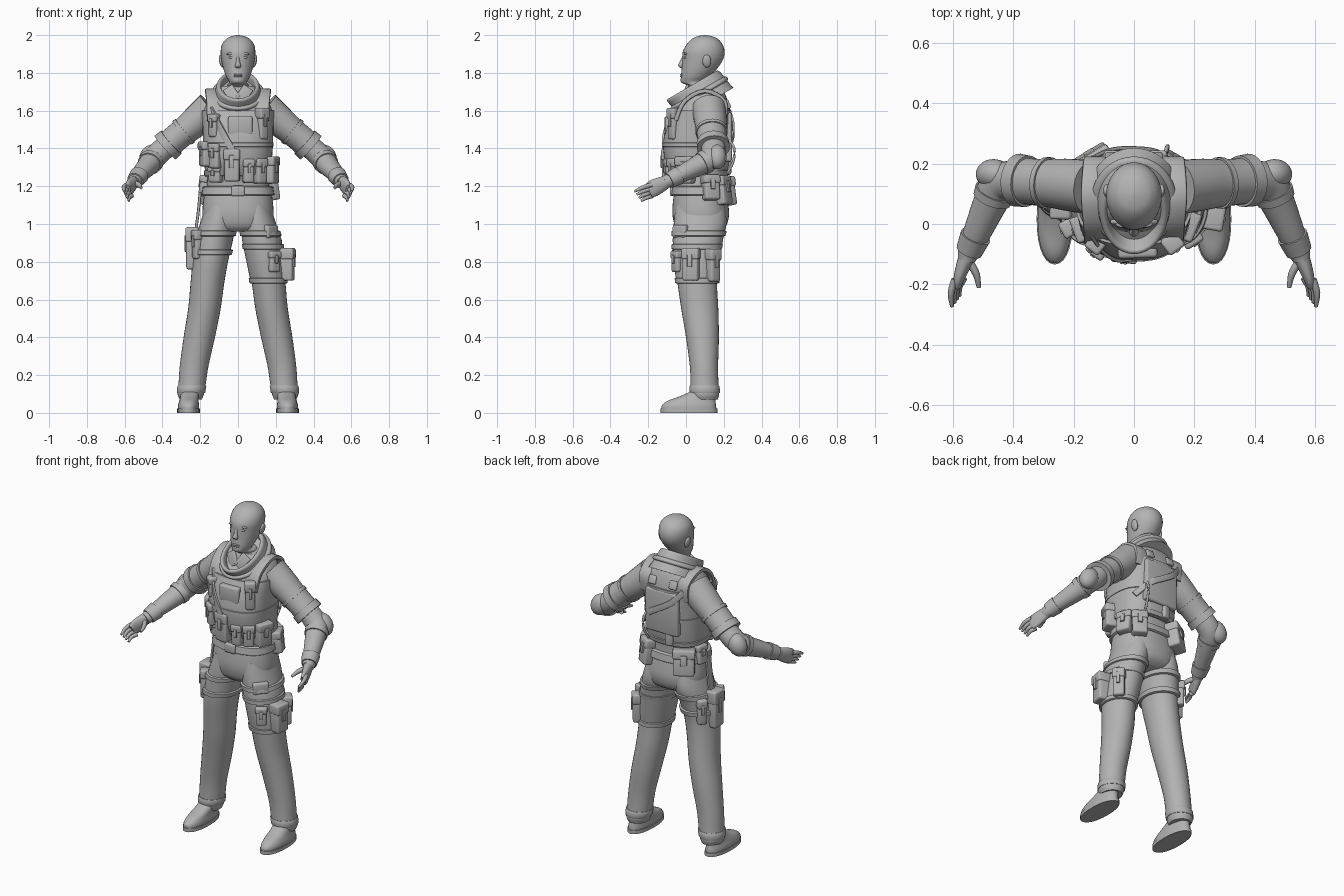
import bpy, bmesh, math
from mathutils import Vector, Matrix

if "Cube" in bpy.data.objects:
    bpy.data.objects.remove(bpy.data.objects["Cube"])

GREY = (0.45, 0.45, 0.45, 1)
mat = bpy.data.materials.new("plain grey")
mat.use_nodes = True
mat.diffuse_color = GREY
for node in mat.node_tree.nodes:
    if node.type == 'BSDF_PRINCIPLED':
        node.inputs["Base Color"].default_value = GREY

X, Y, Z = Vector((1, 0, 0)), Vector((0, 1, 0)), Vector((0, 0, 1))


def finish(name, bm, matrix=Matrix()):
    bmesh.ops.transform(bm, matrix=matrix, verts=bm.verts)
    bmesh.ops.recalc_face_normals(bm, faces=bm.faces)
    mesh = bpy.data.meshes.new(name)
    bm.to_mesh(mesh)
    bm.free()
    mesh.shade_smooth()
    mesh.set_sharp_from_angle(angle=math.radians(45))
    mesh.materials.append(mat)
    obj = bpy.data.objects.new(name, mesh)
    bpy.context.collection.objects.link(obj)
    return obj


def refine(secs, k):
    """Catmull-Rom interpolation between the given sections."""
    out = []
    for i in range(len(secs) - 1):
        p = [Vector(secs[max(0, min(len(secs) - 1, i + j))]) for j in (-1, 0, 1, 2)]
        for s in range(k):
            t = s / k
            out.append(p[1] + ((p[2] - p[0]) * t + (2*p[0] - 5*p[1] + 4*p[2] - p[3]) * t**2
                               + (3*p[1] - p[0] - 3*p[2] + p[3]) * t**3) / 2)
    return out + [Vector(secs[-1])]


def corner(ang, power):
    c, s = math.cos(ang), math.sin(ang)
    e = 2 / power
    return math.copysign(abs(c)**e, c), math.copysign(abs(s)**e, s)


def loft(name, secs, side=None, power=2, k=4, n=28, matrix=Matrix()):
    """Skin (x, y, z, half width, half depth) sections; with side, follow the path."""
    secs = refine(secs, k)
    bm = bmesh.new()
    rings = []
    for i, q in enumerate(secs):
        u, v = X, Y
        if side:
            t = (secs[min(i + 1, len(secs) - 1)] - secs[max(i - 1, 0)]).to_3d().normalized()
            u = (side - t * side.dot(t)).normalized()
            v = t.cross(u)
        ring = []
        for j in range(n):
            c, s = corner(math.tau * j / n, power)
            ring.append(bm.verts.new(Vector(q[:3]) + u * (c * q[3]) + v * (s * q[4])))
        rings.append(ring)
    for r, s in zip(rings, rings[1:]):
        for j in range(n):
            bm.faces.new((r[j], r[j - 1], s[j - 1], s[j]))
    bm.faces.new(rings[0])
    bm.faces.new(rings[-1])
    return finish(name, bm, matrix)


def tube(name, pts, radius, side=Z, flat=1, power=2, k=4, n=12):
    return loft(name, [(*p, radius, radius * flat) for p in pts], side, power, k, n)


def ball(name, loc, size, tilt=0):
    bm = bmesh.new()
    bmesh.ops.create_uvsphere(bm, u_segments=20, v_segments=12, radius=1)
    return finish(name, bm, Matrix.LocRotScale(Vector(loc), Matrix.Rotation(tilt, 3, 'Y'), Vector(size)))


def box(name, size, matrix, bevel=0.008):
    bm = bmesh.new()
    bmesh.ops.create_cube(bm, size=1)
    bmesh.ops.scale(bm, vec=size, verts=bm.verts)
    bmesh.ops.bevel(bm, geom=bm.edges[:], offset=min(bevel, min(size) * .4), segments=3,
                    profile=.5, affect='EDGES')
    return finish(name, bm, matrix)


def sample(secs, z):
    rows = sorted(secs, key=lambda s: s[2])
    for p, q in zip(rows, rows[1:]):
        if p[2] <= z <= q[2]:
            return Vector(p).lerp(Vector(q), (z - p[2]) / (q[2] - p[2]))
    return Vector(rows[-1])


def band(name, secs, z, height, grow, power=2):
    rows = []
    for f in (-.5, -.4, .4, .5):
        q = sample(secs, z + f * height)
        g = grow if abs(f) < .5 else grow * .5
        rows.append((q[0], q[1], q[2], q[3] + g, q[4] + g))
    return loft(name, rows, power=power, k=1, n=40)


def surface(secs, degrees, z, power):
    """Point and outward heading on a lofted part."""
    q = sample(secs, z)
    ang = math.radians(degrees)
    c, s = corner(ang, power)
    heading = math.atan2(math.sin(ang) / q[4], math.cos(ang) / q[3])
    return Vector((q[0] + c * q[3], q[1] + s * q[4], z)), heading


def pouch(name, secs, degrees, z, w, h, d, power=2.5, flap=True, tilt=0):
    loc, heading = surface(secs, degrees, z, power)
    m = Matrix.Translation(loc) @ Matrix.Rotation(heading + math.pi / 2, 4, 'Z') @ Matrix.Rotation(tilt, 4, 'X')
    box(name, (w, d + .03, h), m @ Matrix.Translation((0, .015 - d / 2, 0)), .012)
    if flap:
        box(name + "_flap", (w + .008, d + .03, h * .35),
            m @ Matrix.Translation((0, .01 - d / 2, h * .34)), .01)
        box(name + "_tab", (w * .3, .012, h * .4), m @ Matrix.Translation((0, -d - .003, h * .12)), .003)


# Head and face
loft("head", [(0, .1, 1.62, .07, .075), (0, .095, 1.7, .062, .068), (0, .075, 1.735, .058, .072),
              (0, .04, 1.75, .047, .066), (0, .05, 1.78, .063, .077), (0, .07, 1.82, .077, .093),
              (0, .088, 1.87, .088, .108), (0, .094, 1.915, .092, .11), (0, .099, 1.955, .083, .092),
              (0, .1, 1.983, .058, .064), (0, .1, 1.995, .03, .034), (0, .1, 2, .006, .006)], n=32)
loft("nose", [(0, -.008, 1.89, .008, .01), (0, -.02, 1.86, .01, .013), (0, -.026, 1.838, .016, .016),
              (0, -.018, 1.825, .012, .01)], n=16)
for z in (1.79, 1.782):
    ball("lip", (0, -.021, z), (.024, .01, .006))
for s in (1, -1):
    ball("eye", (s * .034, -.004, 1.882), (.016, .009, .007))
    ball("brow", (s * .036, -.002, 1.902), (.025, .01, .007), s * .1)
    ball("ear", (s * .088, .11, 1.862), (.012, .023, .034), s * .2)

# Torso, vest and hips
torso = [(0, .075, 1.14, .172, .13), (0, .07, 1.25, .162, .135), (0, .06, 1.32, .168, .16),
         (0, .057, 1.42, .175, .17), (0, .068, 1.52, .178, .165), (0, .085, 1.6, .185, .148),
         (0, .1, 1.67, .155, .115), (0, .1, 1.73, .09, .085)]
loft("jacket", torso, power=2.5, n=40)
loft("vest", [(*q[:3], q[3] + .01, q[4] + .008) for q in torso[1:6]], power=2.5, n=40)
hips = [(0, .07, .96, .13, .1), (0, .077, .99, .175, .135), (0, .078, 1.05, .188, .15),
        (0, .076, 1.12, .184, .145), (0, .075, 1.2, .172, .132)]
loft("trouser_hips", hips, power=2.3, n=40)
band("vest_hem", torso, 1.27, .03, .016, 2.5)
band("vest_middle_strap", torso, 1.42, .025, .013, 2.5)
band("belt", hips, 1.175, .05, .014, 2.4)
box("belt_buckle", (.07, .02, .055), Matrix.Translation((0, -.075, 1.175)))

# Tilted collar with shirt points inside
tilt = Matrix.Translation((0, .055, 1.7)) @ Matrix.Rotation(math.radians(30), 4, 'X')
loft("collar", [(0, .025, -.08, .145, .155), (0, .012, -.03, .13, .158), (0, .005, .01, .118, .16),
                (0, 0, .035, .112, .158), (0, 0, .043, .1, .146), (0, 0, .03, .09, .135),
                (0, .01, -.03, .085, .12)], n=40, matrix=tilt)
loft("collar_rib", [(0, .01, -.035, .125, .155), (0, .01, -.025, .142, .17), (0, .005, -.008, .136, .17),
                    (0, 0, 0, .112, .15)], n=40, matrix=tilt)
for s in (1, -1):
    box("shirt_point", (.06, .015, .085), Matrix.Translation((s * .033, -.005, 1.69))
        @ Matrix.Rotation(s * .6, 4, 'Y') @ Matrix.Rotation(-.35, 4, 'X'))

# Arms and hands
arm = [(.14, .12, 1.615, .09, .09), (.22, .13, 1.545, .083, .086), (.28, .135, 1.495, .075, .08),
       (.34, .14, 1.445, .073, .077), (.385, .145, 1.405, .076, .08)]
forearm = [(.37, .145, 1.42, .06, .062), (.44, .137, 1.355, .061, .065), (.475, .07, 1.312, .055, .057),
           (.515, -.02, 1.267, .045, .047), (.545, -.09, 1.23, .036, .037), (.553, -.115, 1.22, .035, .03)]
palm = [(.55, -.1, 1.225, .034, .028), (.565, -.14, 1.205, .042, .024), (.577, -.175, 1.188, .045, .019),
        (.582, -.198, 1.175, .038, .014)]


def flip(secs, s, grow=0):
    return [(s * q[0], q[1], q[2], q[3] + grow, q[4] + grow) for q in secs]


for s, side in ((1, "left_"), (-1, "right_")):
    loft(side + "sleeve", flip(arm, s), Z)
    loft(side + "sleeve_cuff", flip(refine(arm, 4)[-4:], s, .008), Z, k=1)
    loft(side + "arm_strap", flip(refine(arm, 4)[8:10], s, .006), Z, k=1)
    loft(side + "forearm", flip(forearm, s), Z)
    loft(side + "elbow_strap", flip(refine(forearm, 6)[9:12], s, .006), Z, k=1)
    loft(side + "glove_cuff", flip(refine(forearm, 4)[13:17], s, .007), Z, k=1)
    ball(side + "elbow_pad", (s * .465, .165, 1.355), (.055, .05, .068), s * -.5)
    loft(side + "palm", flip(palm, s), Z, n=20)
    for i in range(4):
        f = i / 3
        base = Vector((s * (.592 - .03 * f), -.183 + .006 * f, 1.207 - .058 * f))
        tip = Vector((s * (.602 - .025 * f), -.273 + .035 * f, 1.172 - .05 * f))
        mid = base.lerp(tip, .5) + Vector((s * .008, 0, .004))
        loft(side + "finger", [(*base, .012, .012), (*mid, .011, .011), (*tip, .006, .006)], Z, n=12)
    loft(side + "thumb", [(s * .545, -.125, 1.215, .015, .014), (s * .522, -.165, 1.205, .014, .012),
                          (s * .513, -.21, 1.19, .007, .007)], Z, n=12)

    # Shoulder straps of the vest
    front, back = surface(torso, -90 + s * 40, 1.55, 2.5)[0], surface(torso, 90 - s * 40, 1.55, 2.5)[0]
    tube(side + "shoulder_strap", [front, (s * .13, -.008, 1.65), (s * .138, .1, 1.705),
                                   (s * .13, .205, 1.65), back], .038, X, .32, 5)
    box(side + "strap_buckle", (.05, .02, .05), Matrix.Translation((s * .07, .222, 1.635)) @ Matrix.Rotation(.4, 4, 'X'))

# Legs and boots
leg = [(.25, .1, .07, .058, .068), (.25, .1, .1, .07, .076), (.243, .098, .15, .072, .074),
       (.232, .095, .25, .076, .075), (.205, .087, .4, .083, .087), (.178, .073, .55, .086, .098),
       (.163, .06, .68, .089, .104), (.147, .052, .8, .094, .113), (.13, .06, .9, .1, .125),
       (.107, .075, 1, .095, .14), (.09, .075, 1.1, .08, .13)]
legs = {}
for s, side in ((1, "left_"), (-1, "right_")):
    legs[side] = flip(leg, s)
    loft(side + "trouser_leg", legs[side], n=32)
    band(side + "trouser_hem", legs[side], .125, .04, .005)
    loft(side + "boot", [(s * .262, .016, .015, .056, .145), (s * .262, .016, .04, .056, .143),
                         (s * .26, .03, .065, .051, .125), (s * .256, .065, .09, .049, .092),
                         (s * .252, .1, .125, .05, .062), (s * .25, .1, .17, .05, .058)], power=2.2)
    loft(side + "sole", [(s * .262, .016, z, .06, .15) for z in (0, .022)], power=2.2, k=1)

# Thigh rigs
L, R = legs["left_"], legs["right_"]
band("left_thigh_panel", L, .82, .24, .006)
for secs, side, heights in ((L, "left_", (.95, .88, .7)), (R, "right_", (.95, .85))):
    for z in heights:
        band(side + "thigh_strap", secs, z, .03, .012)
pouch("left_thigh_pouch", L, -12, .785, .085, .17, .055, 2)
pouch("left_thigh_rear_pouch", L, 45, .78, .065, .17, .045, 2)
pouch("left_thigh_front_pouch", L, -62, .8, .06, .11, .02, 2)
pouch("left_cargo_pocket", L, -50, .96, .09, .07, .012, 2, False)
pouch("right_holster", R, 178, .87, .085, .22, .04, 2)
pouch("right_holster_side", R, 135, .87, .05, .15, .03, 2)
pouch("right_thigh_pouch", R, 215, .89, .05, .15, .025, 2)
tube("holster_hanger", [(-.225, .07, .96), (-.212, .07, 1.05), (-.2, .07, 1.17)], .022, Y, .35, 5)

# Vest and belt pouches: angle, height, width, tall, deep
for name, ang, z, w, h, d in (
        ("centre_pouch", -97, 1.31, .08, .17, .03),
        ("left_magazine_pouch", -76, 1.28, .055, .125, .035),
        ("left_outer_magazine_pouch", -52, 1.28, .06, .13, .035),
        ("left_side_pouch", -20, 1.285, .09, .14, .05),
        ("right_side_pouch", -160, 1.37, .08, .13, .035),
        ("right_magazine_pouch", -128, 1.36, .06, .13, .03),
        ("right_lower_pouch", -130, 1.26, .07, .08, .03),
        ("left_chest_radio", -50, 1.53, .055, .165, .028),
        ("right_chest_pouch", -130, 1.52, .05, .12, .025),
        ("left_hip_pouch", 18, 1.19, .085, .13, .04),
        ("left_rear_pouch", 52, 1.175, .085, .15, .04),
        ("right_rear_pouch", 128, 1.17, .12, .15, .055),
        ("right_hip_pouch", 170, 1.2, .07, .11, .03)):
    pouch(name, torso if z > 1.22 else hips, ang, z, w, h, d, tilt=-.15 if z < 1.22 else 0)
pouch("chest_panel", torso, -88, 1.52, .13, .1, .016, flap=False)
pouch("back_panel", torso, 90, 1.46, .22, .26, .014, flap=False)
pouch("lower_back_panel", torso, 100, 1.31, .05, .1, .022, flap=False)
tube("side_hose", [(.1, .225, 1.45), (.11, .255, 1.4), (.11, .25, 1.33), (.1, .22, 1.27)], .007)

# Diagonal sling: across the chest and the back
for name, path, lift in (("front_sling", ((-135, 1.61), (-118, 1.53), (-105, 1.45), (-95, 1.38)), .014),
                         ("back_sling", ((130, 1.61), (108, 1.54), (90, 1.49), (70, 1.44), (40, 1.36)), .02)):
    points = []
    for ang, z in path:
        p, heading = surface(torso, ang, z, 2.5)
        points.append(p + lift * Vector((math.cos(heading), math.sin(heading), 0)))
    tube(name, points, .018, Z, .35, 5)
